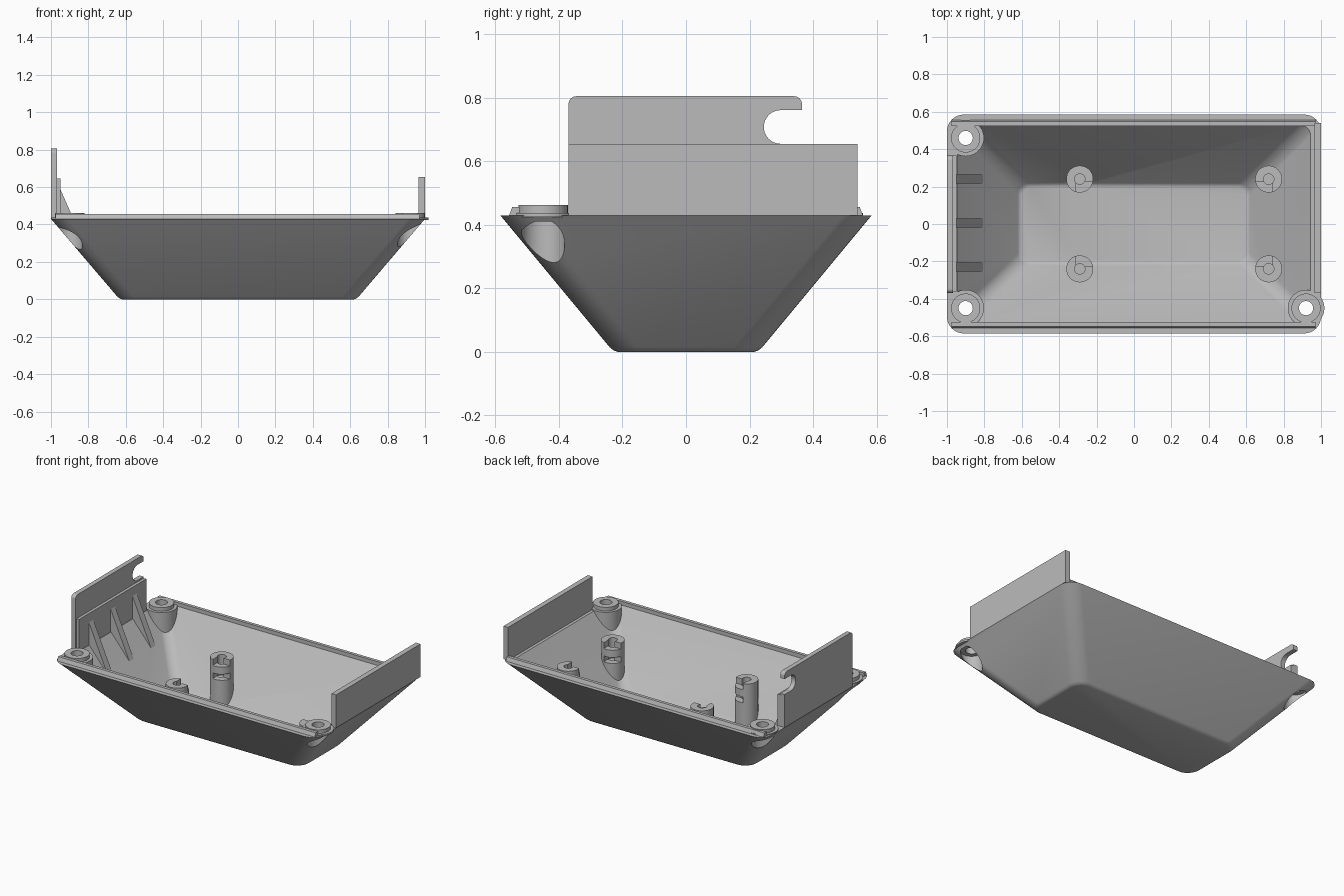
import bpy, bmesh
from math import cos, sin, pi, radians
from mathutils import Matrix, Vector

cube = bpy.data.objects.get("Cube")
if cube:
    bpy.data.objects.remove(cube, do_unlink=True)

GREY = (0.5, 0.5, 0.5, 1)
grey = bpy.data.materials.new("grey_plastic")
grey.use_nodes = True
grey.diffuse_color = GREY
grey.node_tree.nodes["Principled BSDF"].inputs["Base Color"].default_value = GREY

RIM = 0.43
POST_TOP = 0.34


def finish(name, bm):
    bmesh.ops.recalc_face_normals(bm, faces=bm.faces)
    mesh = bpy.data.meshes.new(name)
    bm.to_mesh(mesh)
    bm.free()
    mesh.materials.append(grey)
    ob = bpy.data.objects.new(name, mesh)
    bpy.context.collection.objects.link(ob)
    return ob


def loft(name, rings, steps=8):
    """Solid through rounded rectangles given as (z, half x, half y, radius)."""
    bm = bmesh.new()
    loops = []
    for z, hx, hy, r in rings:
        loop = []
        for i, (sx, sy) in enumerate(((1, 1), (-1, 1), (-1, -1), (1, -1))):
            for k in range(steps + 1):
                a = (i + k / steps) * pi / 2
                loop.append(bm.verts.new((sx * (hx - r) + r * cos(a),
                                          sy * (hy - r) + r * sin(a), z)))
        loops.append(loop)
    n = len(loops[0])
    for low, high in zip(loops, loops[1:]):
        for i in range(n):
            j = (i + 1) % n
            bm.faces.new((low[i], low[j], high[j], high[i]))
    bm.faces.new(loops[0])
    bm.faces.new(loops[-1])
    return finish(name, bm)


def cylinder(name, x, y, r, z0, z1):
    bm = bmesh.new()
    bmesh.ops.create_cone(bm, cap_ends=True, segments=40, radius1=r, radius2=r,
                          depth=z1 - z0, matrix=Matrix.Translation((x, y, (z0 + z1) / 2)))
    return finish(name, bm)


def prism(name, outline, axis, a, b):
    """Extrude an outline along x (outline in y, z) or along y (outline in x, z)."""
    bm = bmesh.new()
    place = (lambda p: (a, *p)) if axis == "x" else (lambda p: (p[0], a, p[1]))
    face = bm.faces.new([bm.verts.new(place(p)) for p in outline])
    out = bmesh.ops.extrude_face_region(bm, geom=[face])
    move = Vector((b - a, 0, 0)) if axis == "x" else Vector((0, b - a, 0))
    bmesh.ops.translate(bm, vec=move, verts=[v for v in out["geom"]
                                             if isinstance(v, bmesh.types.BMVert)])
    return finish(name, bm)


def box(name, x0, x1, y0, y1, z0, z1):
    return prism(name, [(y0, z0), (y1, z0), (y1, z1), (y0, z1)], "x", x0, x1)


def cut(target, cutters):
    for c in cutters:
        mod = target.modifiers.new("cut", "BOOLEAN")
        mod.operation, mod.solver, mod.object = "DIFFERENCE", "EXACT", c
        bpy.context.view_layer.objects.active = target
        bpy.ops.object.modifier_apply(modifier=mod.name)
        bpy.data.objects.remove(c, do_unlink=True)


def arc(cx, cz, r, start, end, n=8):
    return [(cx + r * cos(radians(start + (end - start) * i / n)),
             cz + r * sin(radians(start + (end - start) * i / n))) for i in range(n + 1)]


BOSSES = [(-0.9, 0.46), (-0.9, -0.45), (0.92, -0.45)]
POSTS = [(x, y) for x in (-0.29, 0.72) for y in (-0.24, 0.24)]

# Tray: sloped shell whose cavity leaves the bosses and posts standing
tray = loft("tray", [(0, 0.62, 0.215, 0.08), (0.004, 0.632, 0.227, 0.085),
                     (0.014, 0.645, 0.24, 0.09), (RIM, 1, 0.585, 0.09)])
cavity = loft("cavity", [(0.035, 0.60, 0.197, 0.05), (0.038, 0.612, 0.208, 0.055),
                         (0.047, 0.622, 0.218, 0.06), (RIM, 0.945, 0.53, 0.06),
                         (0.5, 0.945, 0.53, 0.06)])
cut(cavity, [cylinder("boss_space", x, y, 0.098, 0.01, 0.6) for x, y in BOSSES])
cut(cavity, [cylinder("post_space", x, y, 0.072, 0.01, POST_TOP) for x, y in POSTS])
cut(tray, [cavity])

# Screw holes with wide recesses from below
for x, y in BOSSES:
    cut(tray, [cylinder("recess", x, y, 0.068, -0.1, 0.41),
               cylinder("screw_hole", x, y, 0.038, 0.3, 0.6)])

# Posts: centre hole, corner notch at the top and a window below it
for x, y in POSTS:
    sx = 1 if x < 0 else -1
    sy = 1 if y < 0 else -1
    xs = sorted((x - 0.02 * sx, x + 0.1 * sx))
    ys = sorted((y + 0.015 * sy, y + 0.1 * sy))
    cut(tray, [cylinder("post_hole", x, y, 0.028, 0.2, 0.5),
               box("notch", *xs, *ys, POST_TOP - 0.04, 0.5),
               box("window", *xs, *ys, 0.21, 0.25)])

parts = [tray]

# Raised rings around the screw holes
for i, (x, y) in enumerate(BOSSES):
    for label, r, top in (("collar", 0.098, 0.437), ("ring", 0.078, 0.462)):
        ring = cylinder(f"boss_{label}_{i + 1}", x, y, r, RIM - 0.005, top)
        cut(ring, [cylinder("screw_hole", x, y, 0.038, 0.3, 0.6)])
        parts.append(ring)

# Lips along the front and back rims
for name, s in (("front_lip", -1), ("back_lip", 1)):
    profile = [(s * 0.557, RIM), (s * 0.547, 0.456), (s * 0.525, 0.456), (s * 0.525, RIM)]
    parts.append(prism(name, profile, "x", -0.975, 0.97))

# Right end plate with rounded top corners and a hooked slot
outline = [(-0.37, RIM), (0.365, RIM), (0.365, 0.655)]
outline += arc(0.298, 0.708, 0.053, 270, 90, 16)
outline += [(0.365, 0.761)]
outline += arc(0.34, 0.78, 0.025, 0, 90) + arc(-0.345, 0.78, 0.025, 90, 180)
parts.append(prism("right_plate", outline, "x", -1, -0.968))
parts.append(box("right_plate_backing", -0.97, -0.948, -0.36, 0.365, 0.41, 0.645))

# Ribs bracing the right plate
for i, y in enumerate((-0.23, 0.005, 0.24)):
    rib = [(-0.955, 0.6), (-0.798, 0.245), (-0.82, 0.24), (-0.955, 0.4)]
    parts.append(prism(f"rib_{i + 1}", rib, "y", y - 0.024, y + 0.024))

# Left end plate
parts.append(box("left_plate", 0.965, 1, -0.37, 0.54, RIM, 0.655))

bpy.ops.object.select_all(action="DESELECT")
for ob in parts:
    ob.select_set(True)
bpy.context.view_layer.objects.active = tray
bpy.ops.object.shade_smooth_by_angle(angle=radians(30))
